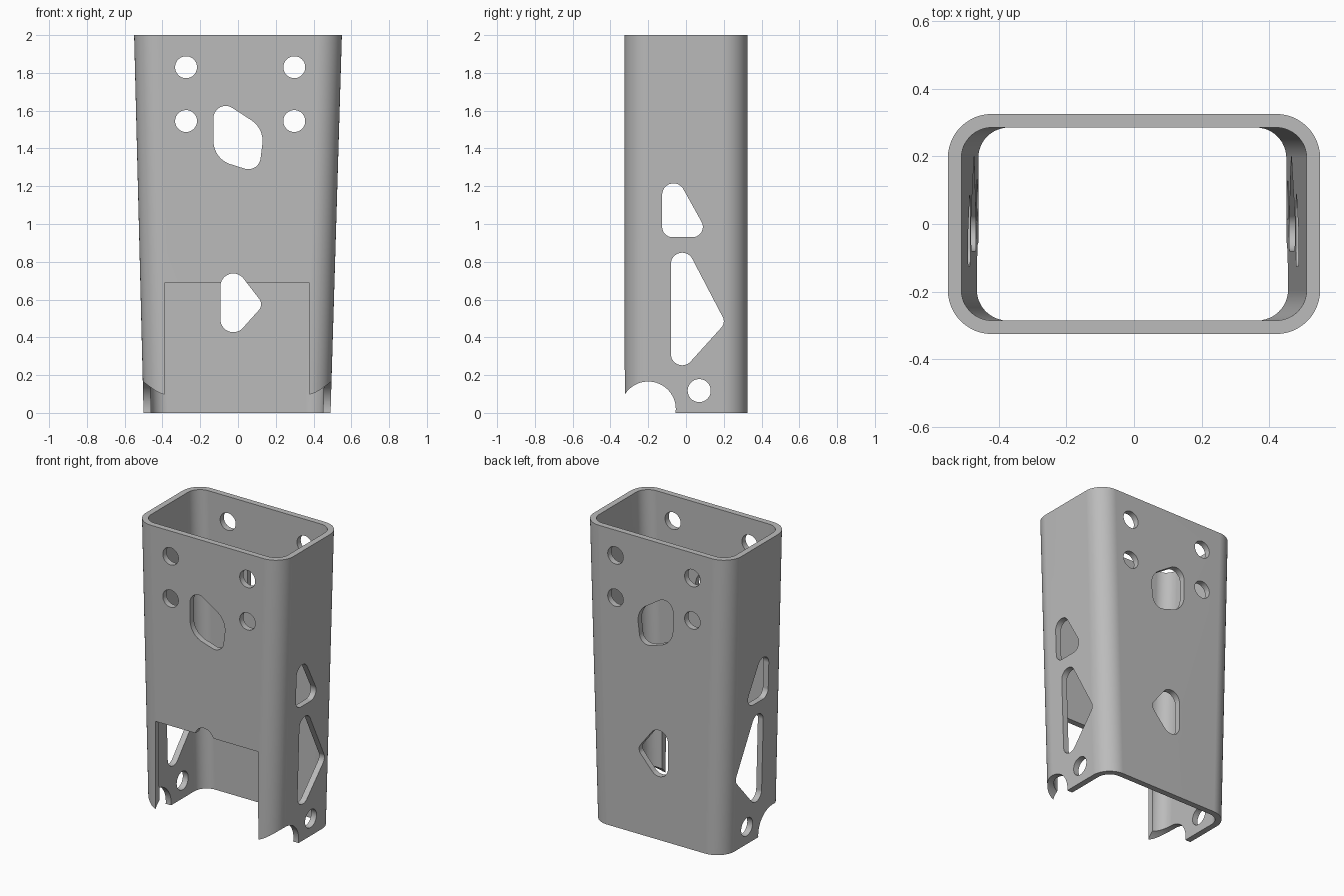
import bpy, bmesh, math
from mathutils import Vector

cube = bpy.data.objects.get("Cube")
if cube:
    bpy.data.objects.remove(cube, do_unlink=True)

HEIGHT, WALL = 2.0, 0.04
HALF_DEPTH, CORNER = 0.325, 0.13

steel = bpy.data.materials.new("plain grey steel")
steel.use_nodes = True
grey = (0.5, 0.5, 0.5, 1)
steel.diffuse_color = grey
steel.node_tree.nodes["Principled BSDF"].inputs["Base Color"].default_value = grey


def make_object(name, bm):
    bmesh.ops.recalc_face_normals(bm, faces=bm.faces)
    mesh = bpy.data.meshes.new(name)
    bm.to_mesh(mesh)
    bm.free()
    mesh.materials.append(steel)
    obj = bpy.data.objects.new(name, mesh)
    bpy.context.collection.objects.link(obj)
    return obj


def rounded_ring(bm, half_x, half_y, radius, z, shift=0, steps=12):
    """Ring of vertices around a rounded rectangle."""
    ring = []
    for quarter, (sx, sy) in enumerate([(1, 1), (-1, 1), (-1, -1), (1, -1)]):
        for i in range(steps + 1):
            a = (quarter + i / steps) * math.pi / 2
            ring.append(bm.verts.new((shift + sx * (half_x - radius) + radius * math.cos(a),
                                      sy * (half_y - radius) + radius * math.sin(a), z)))
    return ring


def bridge(bm, first, second):
    n = len(first)
    for i in range(n):
        j = (i + 1) % n
        bm.faces.new((first[i], first[j], second[j], second[i]))


def hull(circles, steps=64):
    """Outline of a band stretched around (u, v, radius) circles."""
    outline = []
    for i in range(steps):
        a = 2 * math.pi * i / steps
        d = Vector((math.cos(a), math.sin(a)))
        u, v, r = max(circles, key=lambda c: c[0] * d.x + c[1] * d.y + c[2])
        outline.append(Vector((u, v)) + r * d)
    return outline


def cut(target, outline, axis, start=-1, end=1):
    """Punch an outline through the target along x or y."""
    bm = bmesh.new()
    rings = []
    for depth in (start, end):
        rings.append([bm.verts.new((depth, p[0], p[1]) if axis == "x" else (p[0], depth, p[1]))
                      for p in outline])
        bm.faces.new(rings[-1])
    bridge(bm, *rings)
    cutter = make_object("cutter", bm)
    cutter.hide_render = True
    mod = target.modifiers.new("cut", "BOOLEAN")
    mod.operation, mod.solver, mod.object = "DIFFERENCE", "EXACT", cutter
    bpy.ops.object.modifier_apply(modifier=mod.name)
    bpy.data.objects.remove(cutter, do_unlink=True)


# Tapered rectangular tube
bm = bmesh.new()
outer, inner = [], []
for z, half_x, shift in ((0, 0.495, -0.005), (HEIGHT, 0.55, 0)):
    outer.append(rounded_ring(bm, half_x, HALF_DEPTH, CORNER, z, shift))
    inner.append(rounded_ring(bm, half_x - WALL, HALF_DEPTH - WALL, CORNER - WALL, z, shift))
bridge(bm, *outer)
bridge(bm, *inner)
for o, i in zip(outer, inner):
    bridge(bm, o, i)
tube = make_object("tapered_tube_bracket", bm)
bpy.context.view_layer.objects.active = tube
tube.select_set(True)

# Bolt holes and lightening holes through front and back
for x in (-0.275, 0.298):
    for z in (1.545, 1.83):
        cut(tube, hull([(x, z, 0.058)]), "y")
cut(tube, hull([(-0.065, 1.56, 0.065), (0.0, 1.44, 0.13), (0.055, 1.355, 0.065)]), "y")
cut(tube, hull([(-0.025, 0.67, 0.068), (-0.025, 0.495, 0.068), (0.075, 0.575, 0.047)]), "y")

# Openings through both sides
cut(tube, hull([(-0.066, 1.155, 0.06), (-0.071, 0.985, 0.055), (0.034, 0.985, 0.055)]), "x")
cut(tube, hull([(-0.02, 0.788, 0.06), (-0.02, 0.312, 0.06), (0.15, 0.485, 0.05)]), "x")
cut(tube, hull([(0.07, 0.118, 0.061)]), "x")

# Scalloped lower front edge and front window
cut(tube, hull([(-0.2, 0.02, 0.146)]), "x")
cut(tube, [(-0.388, -1), (0.378, -1), (0.378, 0.688), (-0.388, 0.688)], "y", -1, -0.1)

bpy.ops.object.shade_smooth_by_angle(angle=math.radians(30))
weighted = tube.modifiers.new("even shading", "WEIGHTED_NORMAL")
weighted.keep_sharp = True
